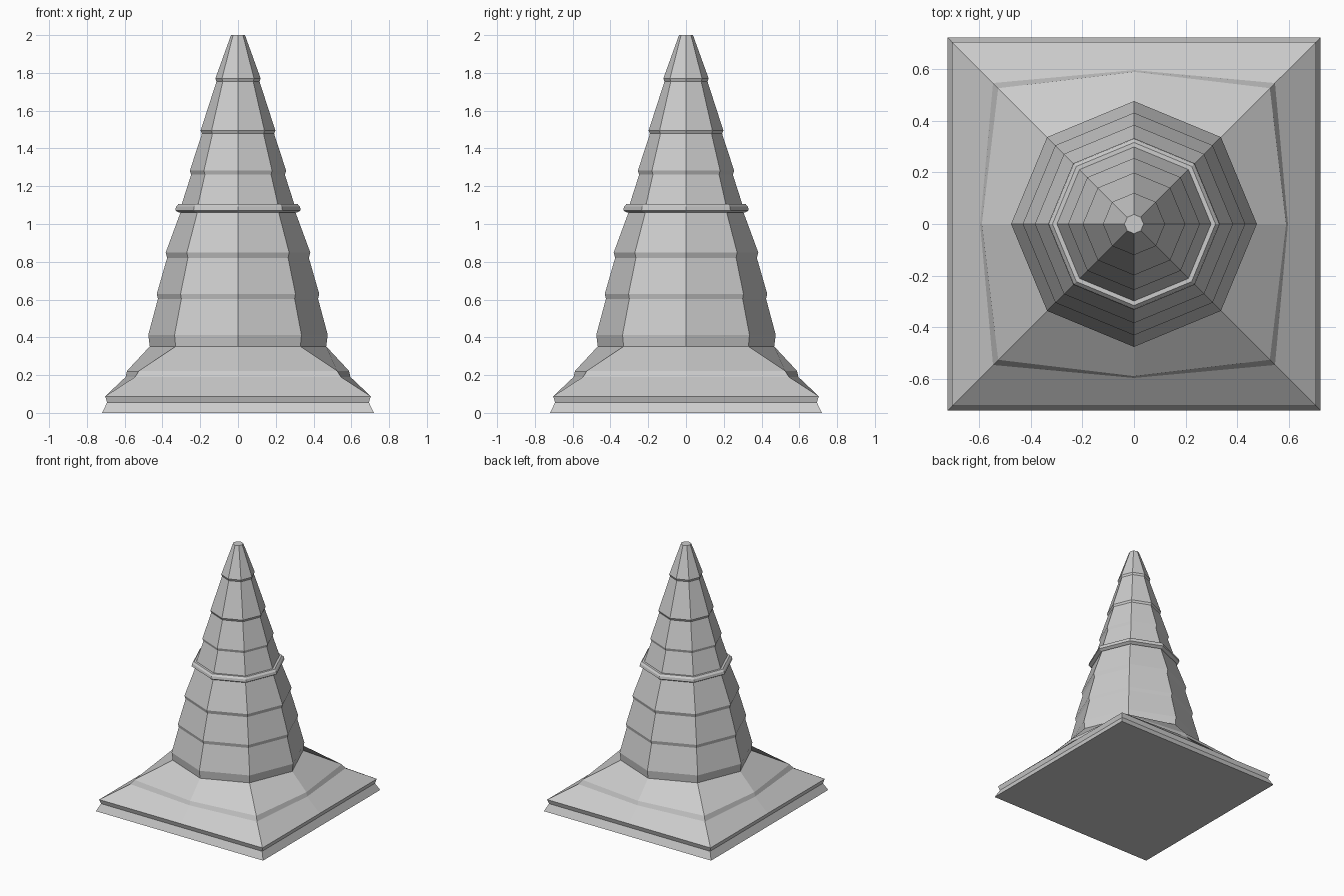
import bpy
import bmesh
from math import cos, sin, pi

default = bpy.data.objects.get("Cube")
if default:
    bpy.data.objects.remove(default, do_unlink=True)

grey = bpy.data.materials.new("light_grey")
grey.use_nodes = True
colour = (0.6, 0.6, 0.6, 1)
grey.diffuse_color = colour
grey.node_tree.nodes["Principled BSDF"].inputs["Base Color"].default_value = colour


def octagon(r, z):
    return [(r * cos(i * pi / 4), r * sin(i * pi / 4), z) for i in range(8)]


def square(mid, corner, z):
    """Eight points: side middles alternating with corners."""
    ring = []
    for i in range(8):
        d = corner * 2 ** 0.5 if i % 2 else mid
        ring.append((d * cos(i * pi / 4), d * sin(i * pi / 4), z))
    return ring


def loft(name, rings):
    bm = bmesh.new()
    loops = [[bm.verts.new(p) for p in ring] for ring in rings]
    for low, high in zip(loops, loops[1:]):
        for i in range(8):
            j = (i + 1) % 8
            bm.faces.new((low[i], low[j], high[j], high[i]))
    bm.faces.new(loops[0][::-1])
    bm.faces.new(loops[-1])
    mesh = bpy.data.meshes.new(name)
    bm.to_mesh(mesh)
    bm.free()
    mesh.materials.append(grey)
    obj = bpy.data.objects.new(name, mesh)
    bpy.context.collection.objects.link(obj)
    return obj


# Square plinth flowing up into an octagonal neck
loft("flared_base", [
    square(0.72, 0.72, 0),
    square(0.693, 0.693, 0.055),
    square(0.703, 0.703, 0.088),
    square(0.595, 0.545, 0.19),
    square(0.588, 0.525, 0.222),
    octagon(0.467, 0.352),
])

# Tiered spire: each tier widens downwards and tucks in below its lip
spire = [
    (0.467, 0.352), (0.475, 0.413),
    (0.424, 0.604), (0.43, 0.63),
    (0.375, 0.821), (0.383, 0.848),
    (0.305, 1.06), (0.298, 1.105),
    (0.248, 1.261), (0.255, 1.282),
    (0.191, 1.478), (0.198, 1.494),
    (0.114, 1.754), (0.12, 1.77),
    (0.037, 2.0),
]
loft("tiered_spire", [octagon(r, z) for r, z in spire])

# Raised collar around the middle of the spire
collar = [(0.312, 1.06), (0.332, 1.072), (0.328, 1.092), (0.315, 1.106)]
loft("collar", [octagon(r, z) for r, z in collar])
